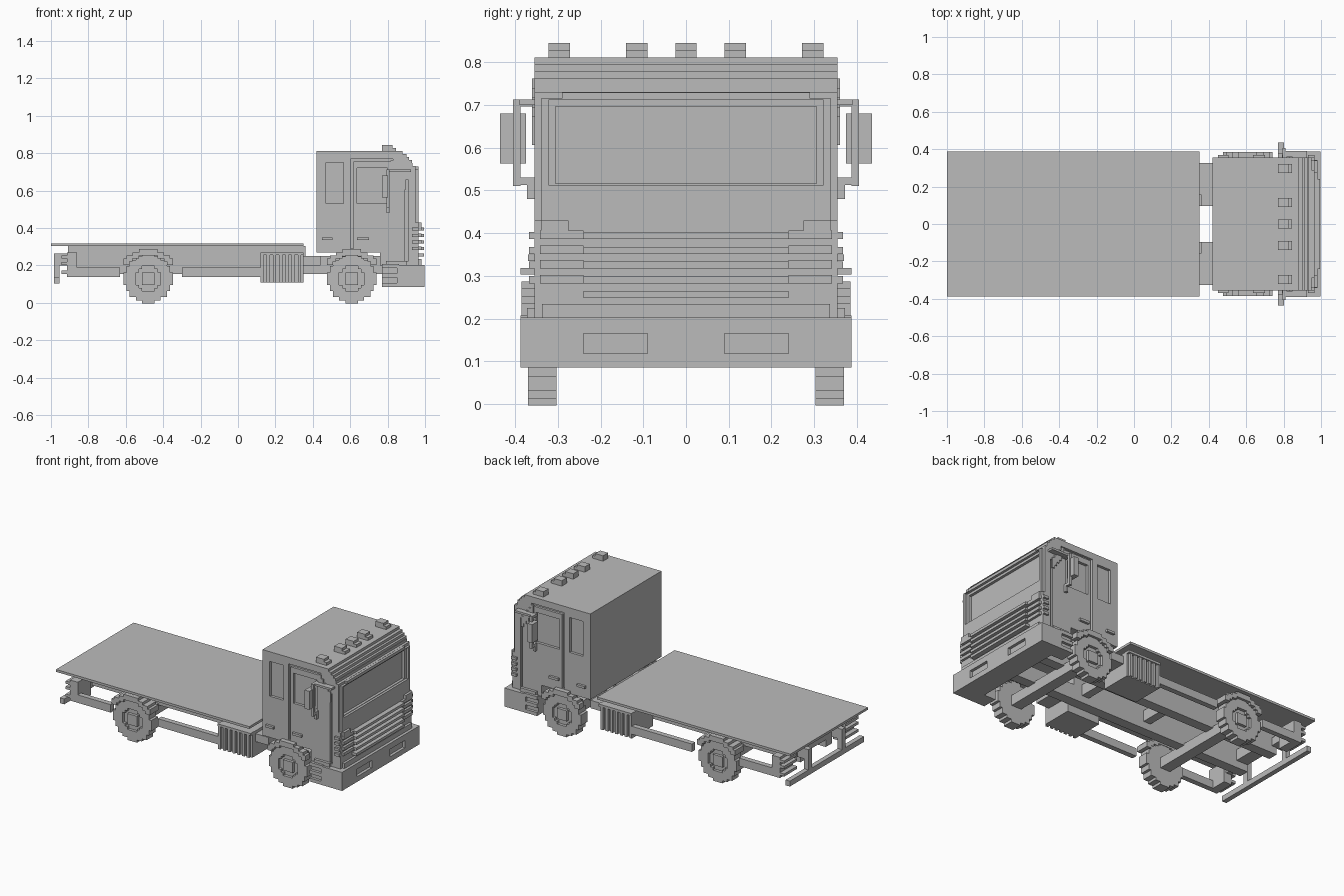
import bpy, bmesh, math

if "Cube" in bpy.data.objects:
    bpy.data.objects.remove(bpy.data.objects["Cube"])

U = 1 / 60  # voxel step
grey = bpy.data.materials.new("plain_grey")
grey.use_nodes = True
grey.diffuse_color = (0.5, 0.5, 0.5, 1)
grey.node_tree.nodes["Principled BSDF"].inputs["Base Color"].default_value = (0.5, 0.5, 0.5, 1)


def prism(name, outline, y0, y1):
    """Extrude an (x, z) outline along y."""
    bm = bmesh.new()
    face = bm.faces.new([bm.verts.new((x, y0, z)) for x, z in outline])
    ext = bmesh.ops.extrude_face_region(bm, geom=[face])
    moved = [v for v in ext["geom"] if isinstance(v, bmesh.types.BMVert)]
    bmesh.ops.translate(bm, verts=moved, vec=(0, y1 - y0, 0))
    bmesh.ops.recalc_face_normals(bm, faces=bm.faces)
    mesh = bpy.data.meshes.new(name)
    bm.to_mesh(mesh)
    bm.free()
    mesh.materials.append(grey)
    ob = bpy.data.objects.new(name, mesh)
    bpy.context.collection.objects.link(ob)
    return ob


def box(name, x0, x1, y0, y1, z0, z1):
    return prism(name, [(x0, z0), (x1, z0), (x1, z1), (x0, z1)], y0, y1)


def pair(name, x0, x1, y0, y1, z0, z1):
    """The same box on both sides of the truck."""
    return [box("back_" + name, x0, x1, y0, y1, z0, z1),
            box("front_" + name, x0, x1, -y1, -y0, z0, z1)]


def cut(target, cutters):
    for c in cutters:
        c.hide_render = True
        mod = target.modifiers.new("recess", "BOOLEAN")
        mod.operation, mod.solver, mod.object = "DIFFERENCE", "EXACT", c
        bpy.context.view_layer.objects.active = target
        bpy.ops.object.modifier_apply(modifier=mod.name)
        bpy.data.objects.remove(c)


def steps(cx, cz, r, low):
    """Right-hand side of a stepped circle from height low upwards."""
    pts, n = [], round(r / U)
    for k in range(-n, n):
        mid = (k + 0.5) * U
        if cz + mid < low:
            continue
        w = round(math.sqrt(max(r * r - mid * mid, 0)) / U) * U
        pts += [(cx + w, cz + k * U), (cx + w, cz + (k + 1) * U)]
    return pts


def whole(cx, side):
    """Mirror a right-hand side about x = cx, dropping collinear points."""
    pts = side + [(2 * cx - x, z) for x, z in reversed(side)]
    out = []
    for i, (x, z) in enumerate(pts):
        a, b = pts[i - 1], pts[(i + 1) % len(pts)]
        if abs((x - a[0]) * (b[1] - z) - (z - a[1]) * (b[0] - x)) > 1e-7:
            out.append((x, z))
    return out


def disc(name, cx, cz, r, y0, y1):
    return prism(name, whole(cx, steps(cx, cz, r, -1)), y0, y1)


def arch(name, cx, cz, r, y0, y1):
    """Stepped wheel arch, two steps thick."""
    outer = steps(cx, cz, r, 0.2)
    inner = steps(cx, cz, r - 2 * U, 0.2)
    left = [(2 * cx - x, z) for x, z in reversed(outer)]
    left_in = [(2 * cx - x, z) for x, z in inner]
    prism(name, outer + left + left_in + inner[::-1], y0, y1)


# Wheels with sunk rims and hub caps, arches and axles
for axle, cx in (("front_axle", 0.608), ("rear_axle", -0.48)):
    box(axle, cx - 0.035, cx + 0.035, -0.3, 0.3, 0.1, 0.165)
    for s in (-1, 1):
        tag = "left" if s < 0 else "right"
        w = disc(f"{axle}_{tag}_wheel", cx, 0.13, 0.13, *sorted((s * 0.303, s * 0.37)))
        cut(w, [disc("rim_cutter", cx, 0.13, 0.067, *sorted((s * 0.352, s * 0.4)))])
        disc(f"{axle}_{tag}_hub", cx, 0.13, 0.036, *sorted((s * 0.34, s * 0.37)))
        depth = 0.3 if cx < 0 else 0.34
        arch(f"{axle}_{tag}_arch", cx, 0.12, 0.167, *sorted((s * depth, s * 0.385)))

# Flat bed and chassis
box("bed_plate", -1, 0.35, -0.387, 0.387, 0.303, 0.318)
pair("chassis_rail", -0.91, 0.36, 0.095, 0.158, 0.155, 0.303)
pair("cab_rail", 0.36, 0.87, 0.095, 0.158, 0.155, 0.25)
pair("rail_spacer", 0.33, 0.44, 0.158, 0.325, 0.2, 0.25)
for x in (-0.88, -0.2, 0.25):
    box("cross_member", x, x + 0.05, -0.1, 0.1, 0.2, 0.27)

# Side guards and slatted tanks
pair("side_guard", -0.3, 0.13, 0.337, 0.37, 0.138, 0.188)
pair("rear_side_guard", -0.86, -0.63, 0.337, 0.37, 0.138, 0.188)
pair("tank", 0.12, 0.35, 0.16, 0.355, 0.11, 0.268)
for i in range(7):
    x = 0.12 + i * 2 * U
    pair("tank_slat", x, x + U, 0.35, 0.37, 0.11, 0.255)
pair("tank_lid", 0.12, 0.35, 0.34, 0.375, 0.255, 0.27)

# Rear underrun bar and stepped tail lamps
box("rear_bar", -0.985, -0.955, -0.37, 0.37, 0.103, 0.137)
pair("rear_bar_post", -0.985, -0.955, 0.15, 0.185, 0.137, 0.265)
pair("rear_bar_arm", -0.965, -0.89, 0.15, 0.185, 0.2, 0.265)
pair("lamp_core", -0.915, -0.86, 0.24, 0.37, 0.138, 0.268)
for z in (0.155, 0.203, 0.237):
    pair("lamp_step", -0.945, -0.91, 0.24, 0.37, z, z + U)
box("lamp_beam", -0.91, -0.875, -0.25, 0.25, 0.2, 0.25)

# Cab body with a stepped nose
nose = [(0.965, 0.2), (0.965, 0.715)]
for i, x in enumerate((0.95, 0.933, 0.93, 0.915, 0.9, 0.88)):
    z = 0.715 + i * 0.016
    nose += [(x, z), (x, z + 0.016)]
cab = prism("cab", [(0.42, 0.27), (0.76, 0.27), (0.76, 0.2)] + nose + [(0.42, 0.811)], -0.355, 0.355)
cutters = [box("windscreen_frame_cutter", 0.95, 1.1, -0.322, 0.322, 0.513, 0.712),
           box("windscreen_cutter", 0.933, 1.1, -0.306, 0.306, 0.516, 0.697)]
cutters += pair("rear_window_cutter", 0.47, 0.565, 0.338, 0.5, 0.53, 0.75)
cutters += pair("door_window_cutter", 0.635, 0.8, 0.338, 0.5, 0.53, 0.72)
cutters += pair("door_gap_cutter", 0.602, 0.617, 0.34, 0.5, 0.29, 0.77)
cutters += pair("door_front_gap_cutter", 0.893, 0.908, 0.34, 0.5, 0.22, 0.66)
cutters += pair("door_top_gap_cutter", 0.617, 0.83, 0.34, 0.5, 0.755, 0.77)
cutters += pair("corner_cutter", 0.95, 1.1, 0.34, 0.5, 0.43, 0.9)
cut(cab, cutters)

# Stepped door pillar, visor and cab trim
for i in range(5):
    x, z = 0.815 + i * U, 0.745 - i * 0.022
    pair("pillar_step", x, x + U, 0.35, 0.361, z - 0.05, z + U)
box("visor", 0.95, 0.965, -0.29, 0.29, 0.715, 0.73)
pair("rear_handle", 0.45, 0.505, 0.35, 0.37, 0.335, 0.35)
pair("door_handle", 0.635, 0.7, 0.35, 0.37, 0.335, 0.35)
pair("cab_skirt", 0.79, 0.9, 0.35, 0.372, 0.2, 0.225)

# Roof lamps
for y in (-0.297, -0.115, 0, 0.115, 0.297):
    box("roof_lamp", 0.77, 0.825, y - 0.025, y + 0.025, 0.811, 0.845)
    box("roof_lamp_glass", 0.825, 0.845, y - 0.025, y + 0.025, 0.811, 0.829)

# Mirrors on arms
pair("mirror", 0.77, 0.803, 0.375, 0.435, 0.563, 0.68)
pair("mirror_top_arm", 0.8, 0.925, 0.35, 0.39, 0.7, 0.713)
pair("mirror_arm_end", 0.793, 0.81, 0.35, 0.405, 0.697, 0.713)
pair("mirror_hanger", 0.793, 0.81, 0.388, 0.405, 0.51, 0.713)
pair("mirror_foot", 0.793, 0.81, 0.355, 0.372, 0.48, 0.53)
pair("mirror_lower_arm", 0.793, 0.81, 0.37, 0.39, 0.513, 0.53)

# Grille bars and corner vents
for i in range(5):
    z = 0.248 + i * 0.0345
    box("grille_bar", 0.96, 0.995, -0.24, 0.24, z, z + U)
    if i > 0:
        pair("corner_vent", 0.945, 0.98, 0.24, 0.342, z, z + 1.2 * U)
        pair("vent_side", 0.93, 0.965, 0.34, 0.368, z, z + U)
pair("vent_cap", 0.96, 0.98, 0.275, 0.34, 0.4, 0.43)
box("grille_base", 0.96, 0.98, -0.337, 0.337, 0.2, 0.234)

# Bumper with lamp recesses and ribbed ends
bumper = box("bumper", 0.85, 0.998, -0.387, 0.387, 0.085, 0.202)
cut(bumper, pair("fog_lamp_cutter", 0.98, 1.1, 0.09, 0.24, 0.118, 0.165))
pair("bumper_end", 0.77, 0.86, 0.29, 0.37, 0.085, 0.202)
for z in (0.085, 0.135, 0.185):
    pair("bumper_rib", 0.77, 0.86, 0.365, 0.387, z, z + 1.3 * U)
